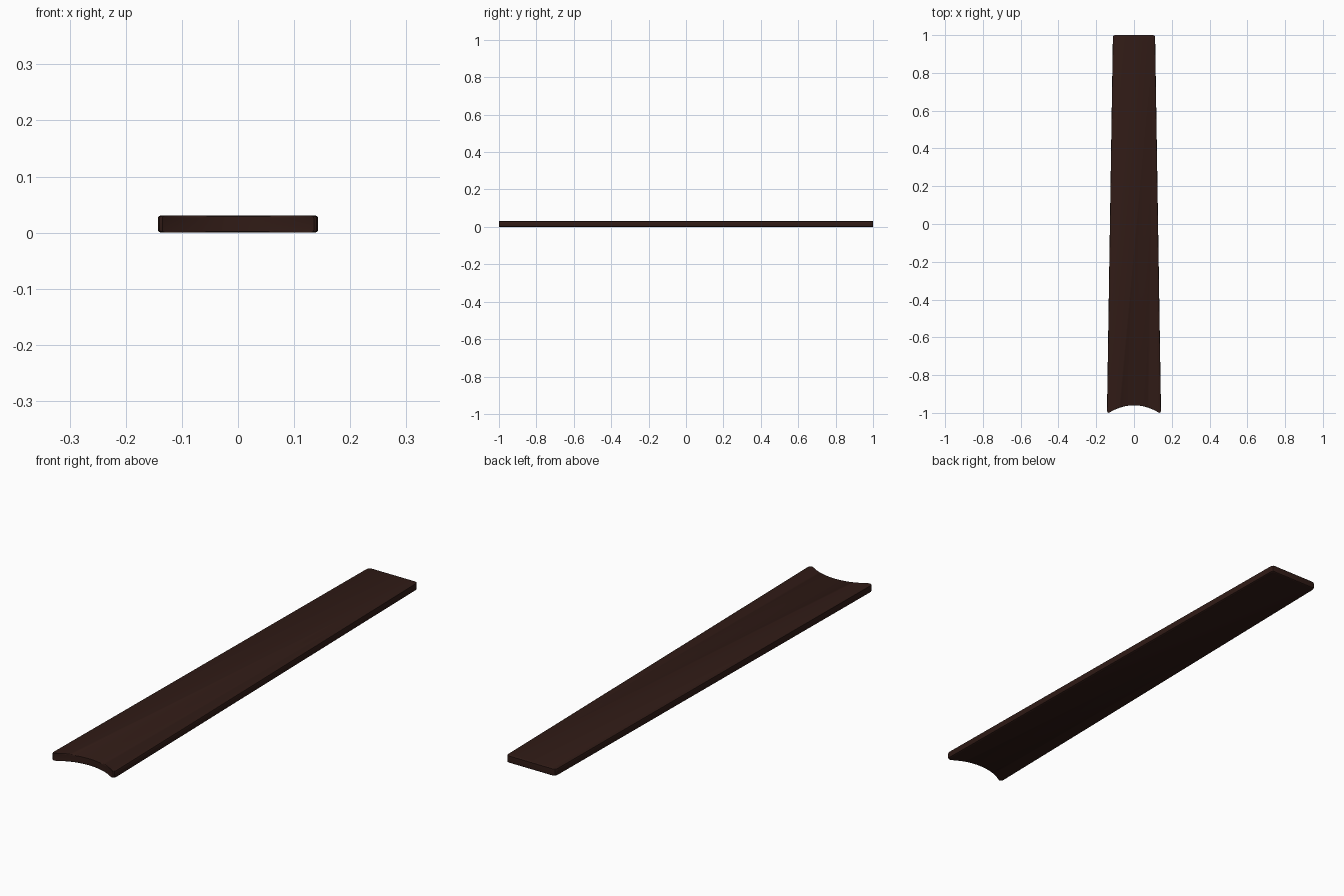
import bpy, bmesh

if "Cube" in bpy.data.objects:
    bpy.data.objects.remove(bpy.data.objects["Cube"])

# Right half of the plan outline: front scoop, front tip, tapered side, back corner
TIP = 0.13
half = []
for i in range(1, 13):
    x = TIP * i / 12
    half.append((x, -0.96 - 0.037 * (x / TIP) ** 2))
half += [(0.135, -1.0), (0.140, -0.997), (0.143, -0.988),
         (0.112, 0.985), (0.1105, 0.994), (0.107, 0.9985), (0.100, 1.0)]
outline = [(0, -0.96)] + half + [(-x, y) for x, y in reversed(half)]

# Stacked rings give the board its softened top and bottom edges
# (x scale, y scale, z)
LAYERS = [(0.93, 0.996, 0.0), (0.97, 0.9985, 0.0008), (0.992, 1, 0.0025),
          (1, 1, 0.005), (1, 1, 0.026), (0.992, 1, 0.0285),
          (0.97, 0.9985, 0.0302), (0.93, 0.996, 0.031)]

bm = bmesh.new()
rings = [[bm.verts.new((x * sx, y * sy, z)) for x, y in outline]
         for sx, sy, z in LAYERS]
n = len(outline)
for low, high in zip(rings, rings[1:]):
    for i in range(n):
        j = (i + 1) % n
        bm.faces.new((low[i], low[j], high[j], high[i]))
bm.faces.new(rings[-1])
bm.faces.new(rings[0][::-1])
bmesh.ops.recalc_face_normals(bm, faces=bm.faces)

mesh = bpy.data.meshes.new("fretboard")
bm.to_mesh(mesh)
bm.free()
board = bpy.data.objects.new("fretboard", mesh)
bpy.context.collection.objects.link(board)

# Dark wood
wood = bpy.data.materials.new("dark_wood")
wood.diffuse_color = (0.03, 0.011, 0.008, 1)
wood.use_nodes = True
wood.node_tree.nodes["Principled BSDF"].inputs["Base Color"].default_value = wood.diffuse_color
mesh.materials.append(wood)

bpy.context.view_layer.objects.active = board
board.select_set(True)
bpy.ops.object.shade_smooth_by_angle(angle=0.6)
